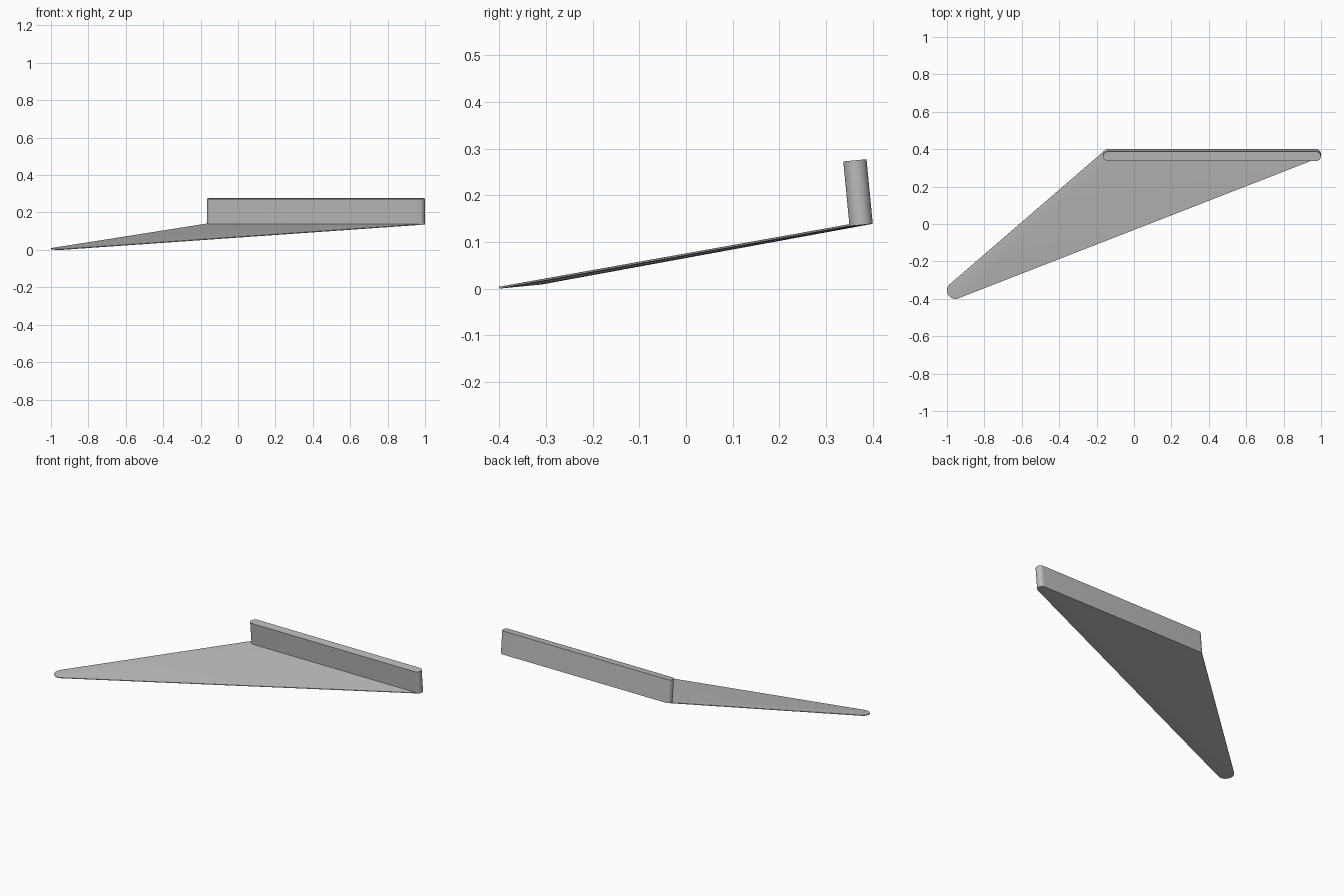
import bpy
import bmesh
from math import cos, sin, pi, radians
from mathutils import Matrix, Vector

cube = bpy.data.objects.get("Cube")
if cube:
    bpy.data.objects.remove(cube, do_unlink=True)

TILT = 0.096        # lean of the fin and of both plate ends
SKIN = 0.004        # plate thickness at its ends

grey = bpy.data.materials.new("plain grey")
grey.use_nodes = True
grey.diffuse_color = (0.5, 0.5, 0.5, 1)
grey.node_tree.nodes["Principled BSDF"].inputs["Base Color"].default_value = (0.5, 0.5, 0.5, 1)


def slot_outline(half_length, radius, height, steps=24):
    """Round-ended outline; a zero half length gives a disc."""
    points = []
    for side, start in ((1, -pi / 2), (-1, pi / 2)):
        for i in range(steps + 1):
            a = start + pi * i / steps
            points.append(Vector((side * half_length + radius * cos(a),
                                  radius * sin(a), height)))
    return points


def place(centre):
    return Matrix.Translation(centre) @ Matrix.Rotation(TILT, 4, "X")


def finish(name, bm):
    bmesh.ops.recalc_face_normals(bm, faces=bm.faces)
    mesh = bpy.data.meshes.new(name)
    bm.to_mesh(mesh)
    bm.free()
    mesh.materials.append(grey)
    obj = bpy.data.objects.new(name, mesh)
    bpy.context.collection.objects.link(obj)
    bpy.ops.object.select_all(action="DESELECT")
    obj.select_set(True)
    bpy.context.view_layer.objects.active = obj
    bpy.ops.object.shade_smooth_by_angle(angle=radians(30))


FIN_HALF, FIN_R = 0.557, 0.025
TIP_R = 0.045
fin_base = place((0.417, 0.375, 0.1365))
tip_base = place((-0.955, -0.355, 0.0045))

# Sloping plate: skin stretched between the round tip and the fin foot
bm = bmesh.new()
for h in (0, SKIN):
    for p in slot_outline(FIN_HALF, FIN_R, h):
        bm.verts.new(fin_base @ p)
    for p in slot_outline(0, TIP_R, h):
        bm.verts.new(tip_base @ p)
bmesh.ops.remove_doubles(bm, verts=bm.verts, dist=0.0001)
hull = bmesh.ops.convex_hull(bm, input=bm.verts)
spare = [v for v in hull["geom_interior"] if isinstance(v, bmesh.types.BMVert)]
bmesh.ops.delete(bm, geom=spare, context="VERTS")
finish("sloping_plate", bm)

# Upright fin with rounded ends
bm = bmesh.new()
foot = bm.faces.new([bm.verts.new(p) for p in slot_outline(FIN_HALF, FIN_R, SKIN / 4)])
top = bmesh.ops.extrude_face_region(bm, geom=[foot], use_keep_orig=True)
bmesh.ops.translate(bm, vec=(0, 0, 0.138),
                    verts=[v for v in top["geom"] if isinstance(v, bmesh.types.BMVert)])
bmesh.ops.transform(bm, matrix=fin_base, verts=bm.verts)
finish("upright_fin", bm)
